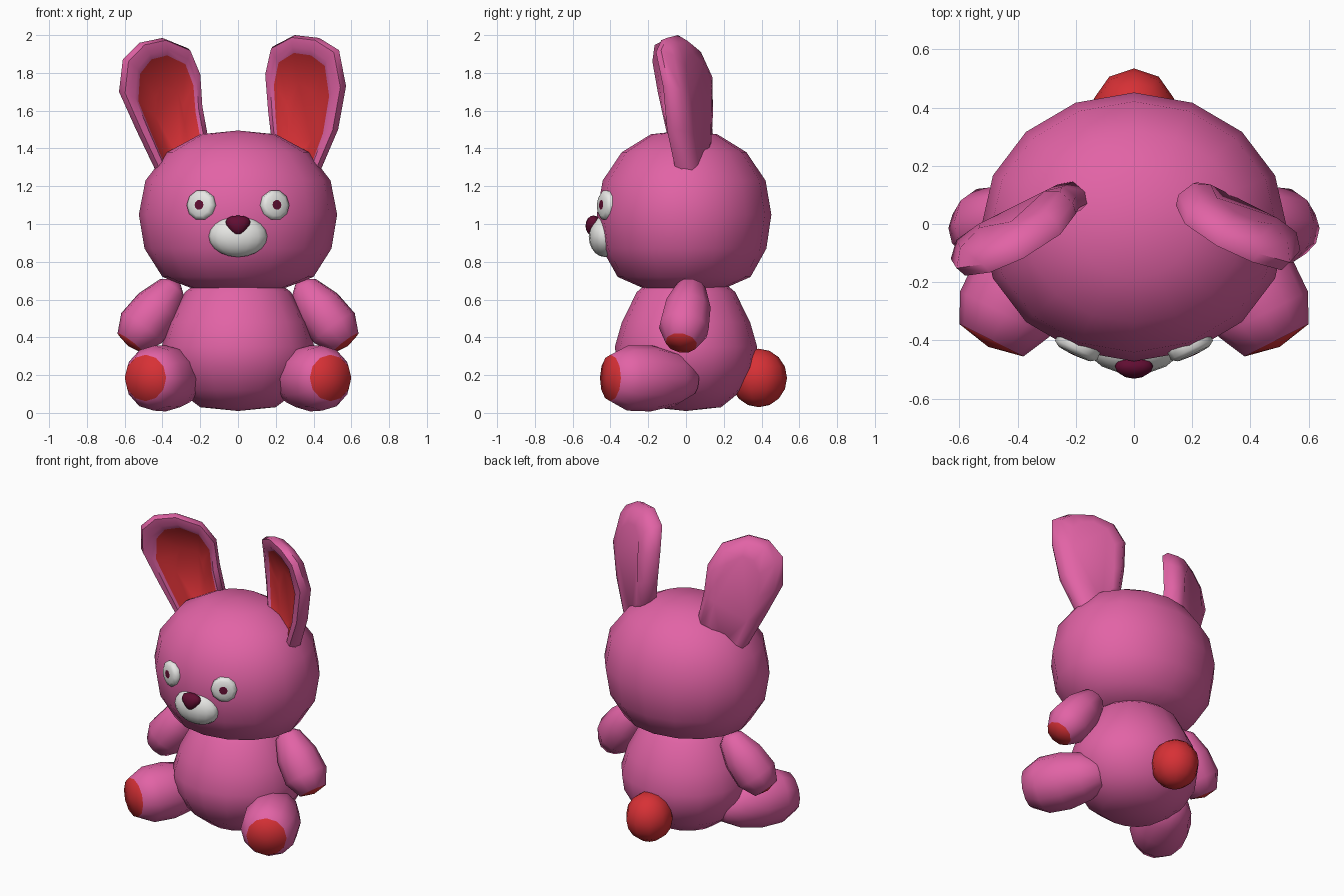
import bpy, bmesh, math
from mathutils import Vector, Matrix

if "Cube" in bpy.data.objects:
    bpy.data.objects.remove(bpy.data.objects["Cube"])


def material(name, rgb):
    m = bpy.data.materials.new(name)
    m.diffuse_color = (*rgb, 1)
    m.use_nodes = True
    m.node_tree.nodes["Principled BSDF"].inputs["Base Color"].default_value = m.diffuse_color
    return m


PINK = material("pink fur", (0.76, 0.125, 0.38))
RED = material("red pads", (0.68, 0.03, 0.036))
WHITE = material("white", (0.8, 0.8, 0.78))
WINE = material("dark wine", (0.12, 0.004, 0.032))


def finish(name, bm, mats, angle=180):
    bmesh.ops.recalc_face_normals(bm, faces=bm.faces)
    me = bpy.data.meshes.new(name)
    for f in bm.faces:
        f.smooth = True
    bm.to_mesh(me)
    bm.free()
    for m in mats:
        me.materials.append(m)
    if angle < 180:
        me.set_sharp_from_angle(angle=math.radians(angle))
    ob = bpy.data.objects.new(name, me)
    bpy.context.collection.objects.link(ob)
    return ob


def skin(bm, rings):
    for a, b in zip(rings, rings[1:]):
        n = len(a)
        for i in range(n):
            bm.faces.new((a[i], a[(i + 1) % n], b[(i + 1) % n], b[i]))


def lathe(name, profile, mats, origin, axis=(0, 0, 1), sides=16, scale=(1, 1, 1), angle=180):
    """Revolve (distance, radius) rings around an axis; the last fan gets the last material."""
    bm = bmesh.new()
    rot = Vector(axis).to_track_quat('Z', 'Y').to_matrix().to_4x4()
    mat = Matrix.Translation(origin) @ Matrix.Diagonal((*scale, 1)) @ rot
    poles = [bm.verts.new(mat @ Vector((0, 0, profile[k][0]))) for k in (0, -1)]
    rings = [[bm.verts.new(mat @ Vector((r * math.cos(2 * math.pi * i / sides),
                                         r * math.sin(2 * math.pi * i / sides), d)))
              for i in range(sides)] for d, r in profile[1:-1]]
    skin(bm, rings)
    for pole, ring, idx in ((poles[0], rings[0], 0), (poles[1], rings[-1], len(mats) - 1)):
        for i in range(sides):
            bm.faces.new((pole, ring[i], ring[(i + 1) % sides])).material_index = idx
    return finish(name, bm, mats, angle)


def ball(name, mat, centre, size, seg=16, rings=8, taper=0):
    bm = bmesh.new()
    bmesh.ops.create_uvsphere(bm, u_segments=seg, v_segments=rings, radius=1)
    for v in bm.verts:
        w = 1 + taper * v.co.z
        v.co = Vector((v.co.x * size[0] * w, v.co.y * size[1], v.co.z * size[2])) + Vector(centre)
    return finish(name, bm, [mat])


def ear(name, s, outline, lean):
    """Cupped ear: rings scaled from a front outline, with a recessed red lining."""
    bm = bmesh.new()
    bx, bz = 0.31, 1.37
    normal = Vector((-0.45, -0.89))

    def ring(sx, sz, depth):
        out = []
        for x, z in outline:
            ax = bx + lean * (z - bz)
            z2 = bz + (z - bz) * sz
            x2 = bx + lean * (z2 - bz) + (x - ax) * sx
            y = 0.015 - 0.5 * (x2 - 0.36) - 0.35 * max(0, z2 - 1.75)
            out.append(bm.verts.new((s * (x2 + normal.x * depth), y + normal.y * depth, z2)))
        return out

    rings = [ring(0.55, 0.84, -0.065), ring(0.85, 0.95, -0.05), ring(1, 1, 0),
             ring(0.95, 0.98, 0.04), ring(0.78, 0.9, 0.05), ring(0.7, 0.85, 0.035)]
    skin(bm, rings)
    bm.faces.new(rings[0])
    floor = ring(0.35, 0.6, 0.005)
    n = len(floor)
    before = set(bm.faces)
    skin(bm, [rings[-1], floor])
    bm.faces.new(floor)
    for f in bm.faces:
        if f not in before:
            f.material_index = 1
    finish(name, bm, [PINK, RED], 55)


# Head and body
lathe("head", [(0.64, 0), (0.65, 0.22), (0.72, 0.4), (0.87, 0.495), (1.05, 0.525),
               (1.23, 0.49), (1.38, 0.375), (1.475, 0.2), (1.495, 0)],
      [PINK], (0, -0.01, 0), scale=(1, 0.88, 1))
lathe("body", [(0.01, 0), (0.03, 0.2), (0.12, 0.32), (0.24, 0.39), (0.35, 0.405),
               (0.48, 0.365), (0.64, 0.28), (0.74, 0.15), (0.76, 0)],
      [PINK], (0, 0, 0), scale=(1, 0.93, 1))
ball("tail", RED, (0, 0.385, 0.185), (0.145, 0.15, 0.155), 10, 8)

# Paired limbs with red pads, and eyes with dark pupils
for s, side in ((1, "left"), (-1, "right")):
    lathe(side + "_arm", [(-0.43, 0), (-0.37, 0.08), (-0.24, 0.125), (-0.1, 0.135),
                          (0, 0.085), (0.02, 0)],
          [PINK, RED], (s * 0.57, -0.025, 0.37), Vector((s * 0.6, -0.14, -0.79)).normalized(), 10)
    lathe(side + "_leg", [(-0.52, 0), (-0.48, 0.09), (-0.38, 0.145), (-0.24, 0.175), (-0.1, 0.172),
                          (0, 0.123), (0.025, 0)],
          [PINK, RED], (s * 0.49, -0.4, 0.185), Vector((s * 0.45, -0.89, 0.01)).normalized(), 12)
    lathe(side + "_eye", [(-0.04, 0), (-0.04, 0.078), (0.01, 0.08), (0.024, 0.06),
                          (0.027, 0.026), (0.028, 0)],
          [WHITE, WINE], (s * 0.195, -0.425, 1.1), Vector((s * 0.42, -0.9, 0.05)).normalized(), 10)

# Muzzle and nose
ball("muzzle", WHITE, (0, -0.43, 0.935), (0.155, 0.085, 0.11), 16, 10)
ball("nose", WINE, (0, -0.49, 0.99), (0.06, 0.042, 0.055), 12, 8, 0.5)

# Ears, each tilted a little differently
ear("left_ear", 1, [(0.43, 1.27), (0.53, 1.5), (0.572, 1.73), (0.535, 1.92), (0.43, 1.985), (0.3, 2.0),
                    (0.185, 1.94), (0.153, 1.8), (0.17, 1.6), (0.19, 1.44), (0.3, 1.3)], 0.09)
ear("right_ear", -1, [(0.43, 1.27), (0.54, 1.5), (0.63, 1.7), (0.61, 1.87), (0.52, 1.96), (0.4, 1.985),
                      (0.265, 1.93), (0.21, 1.8), (0.2, 1.63), (0.165, 1.44), (0.3, 1.3)], 0.19)
